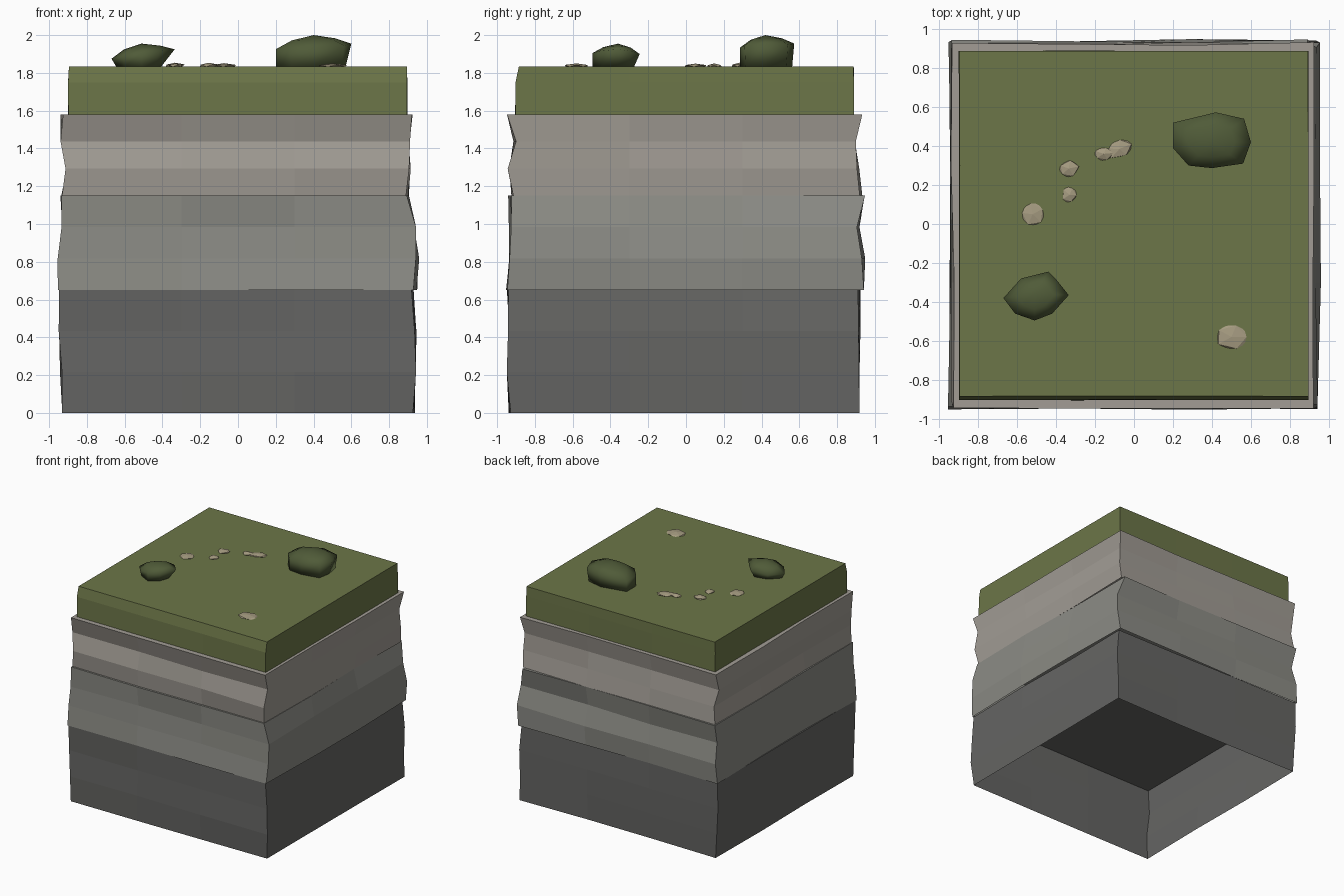
import bpy, bmesh, math, random
from mathutils import Vector

if "Cube" in bpy.data.objects:
    bpy.data.objects.remove(bpy.data.objects["Cube"])

random.seed(4)
GROUND = 1.835


def material(name, rgb):
    m = bpy.data.materials.new(name)
    m.diffuse_color = (*rgb, 1)
    m.use_nodes = True
    m.node_tree.nodes["Principled BSDF"].inputs["Base Color"].default_value = m.diffuse_color
    return m


def finish(name, bm, mat, smooth=False):
    bmesh.ops.recalc_face_normals(bm, faces=bm.faces[:])
    me = bpy.data.meshes.new(name)
    bm.to_mesh(me)
    bm.free()
    me.materials.append(mat)
    for p in me.polygons:
        p.use_smooth = smooth
    ob = bpy.data.objects.new(name, me)
    bpy.context.collection.objects.link(ob)
    return ob


def bridge(bm, a, b):
    n = len(a)
    for i in range(n):
        bm.faces.new((a[i], a[(i + 1) % n], b[(i + 1) % n], b[i]))


def slab(name, heights, reach, mat, rough):
    """Open-bottomed block; reach gives left, right, front, back per row."""
    bm = bmesh.new()
    loops = []
    t = (-1, -0.3, 0.3)
    grid = ([(u, -1) for u in t] + [(1, u) for u in t]
            + [(-u, 1) for u in t] + [(-1, -u) for u in t])
    for z, (l, r, f, b) in zip(heights, reach):
        loop = []
        for gx, gy in grid:
            jx, jy = random.uniform(0, rough), random.uniform(0, rough)
            x = -l + jx if gx == -1 else r - jx if gx == 1 else gx
            y = -f + jy if gy == -1 else b - jy if gy == 1 else gy
            loop.append(bm.verts.new((x, y, z)))
        loops.append(loop)
    for a, b in zip(loops, loops[1:]):
        bridge(bm, a, b)
    bm.faces.new(loops[-1])
    return finish(name, bm, mat)


def bush(name, outline, apex, mat):
    """Faceted mound: base ring, widest ring, shoulder ring and apex."""
    bm = bmesh.new()
    c = Vector(apex)
    base, wide, shoulder = [], [], []
    for x, y, z, s in outline:
        dx, dy = x - c.x, y - c.y
        base.append(bm.verts.new((c.x + dx * s, c.y + dy * s, GROUND)))
        wide.append(bm.verts.new((x, y, z)))
        shoulder.append(bm.verts.new((c.x + dx * .58, c.y + dy * .58,
                                      z + (c.z - z) * .62)))
    bridge(bm, base, wide)
    bridge(bm, wide, shoulder)
    top = bm.verts.new(c)
    for i in range(len(shoulder)):
        bm.faces.new((shoulder[i - 1], shoulder[i], top))
    bm.faces.new(base)
    return finish(name, bm, mat, True)


def pebble(name, x, y, sx, sy, h, turn, mat):
    bm = bmesh.new()
    bmesh.ops.create_icosphere(bm, subdivisions=1, radius=1)
    ca, sa = math.cos(turn), math.sin(turn)
    for v in bm.verts:
        p = v.co * random.uniform(0.88, 1.12)
        px, py = p.x * sx / 2, p.y * sy / 2
        v.co = (x + px * ca - py * sa, y + px * sa + py * ca,
                GROUND + max(-0.002, p.z * h))
    return finish(name, bm, mat)


dark = material("dark_rock", (.13, .13, .125))
mid = material("mid_rock", (.26, .26, .235))
pale = material("pale_rock", (.36, .335, .30))
grass = material("grass", (.15, .18, .065))
leaf = material("leaf", (.08, .105, .04))
stone = material("stone", (.38, .33, .22))

# rock strata
slab("lower_rock", (0, .217, .433, .65),
     ((.935, .94, .94, .92), (.945, .95, .95, .925),
      (.95, .95, .945, .925), (.95, .93, .955, .925)), dark, .015)
slab("middle_rock", (.65, .817, .983, 1.15),
     ((.955, .95, .955, .945), (.96, .96, .945, .95),
      (.945, .95, .94, .92), (.955, .91, .945, .95)), mid, .022)
slab("upper_rock", (1.15, 1.293, 1.437, 1.58),
     ((.94, .905, .925, .935), (.915, .92, .945, .92),
      (.945, .915, .915, .91), (.94, .935, .95, .935)), pale, .018)

# turf block
slab("turf", (1.58, 1.75, GROUND),
     ((.90, .897, .905, .89), (.90, .897, .903, .89),
      (.895, .895, .885, .888)), grass, .002)

# bushes
bush("large_bush", ((.20, .39, 1.925, 1), (.28, .30, 1.93, 1),
                    (.40, .287, 1.935, 1), (.56, .31, 1.945, .95),
                    (.60, .42, 1.955, .85), (.565, .54, 1.95, .92),
                    (.42, .573, 1.955, .93), (.20, .52, 1.92, 1)),
     (.40, .42, 2.0), leaf)
bush("small_bush", ((-.67, -.38, 1.875, .85), (-.61, -.46, 1.89, .9),
                    (-.51, -.495, 1.905, 1), (-.42, -.46, 1.915, .85),
                    (-.335, -.365, 1.925, .6), (-.395, -.29, 1.915, .75),
                    (-.44, -.245, 1.90, .75), (-.58, -.28, 1.88, .8)),
     (-.51, -.36, 1.955), leaf)

# scattered pebbles
for i, p in enumerate(((-.52, .05, .12, .12, .014, .5), (-.335, .285, .11, .09, .020, .2),
                       (-.33, .15, .085, .085, .015, 1.2), (-.075, .385, .14, .09, .016, .4),
                       (-.155, .36, .11, .07, .018, .1), (.50, -.58, .17, .13, .015, 0))):
    pebble(f"pebble_{i + 1}", *p, stone)
